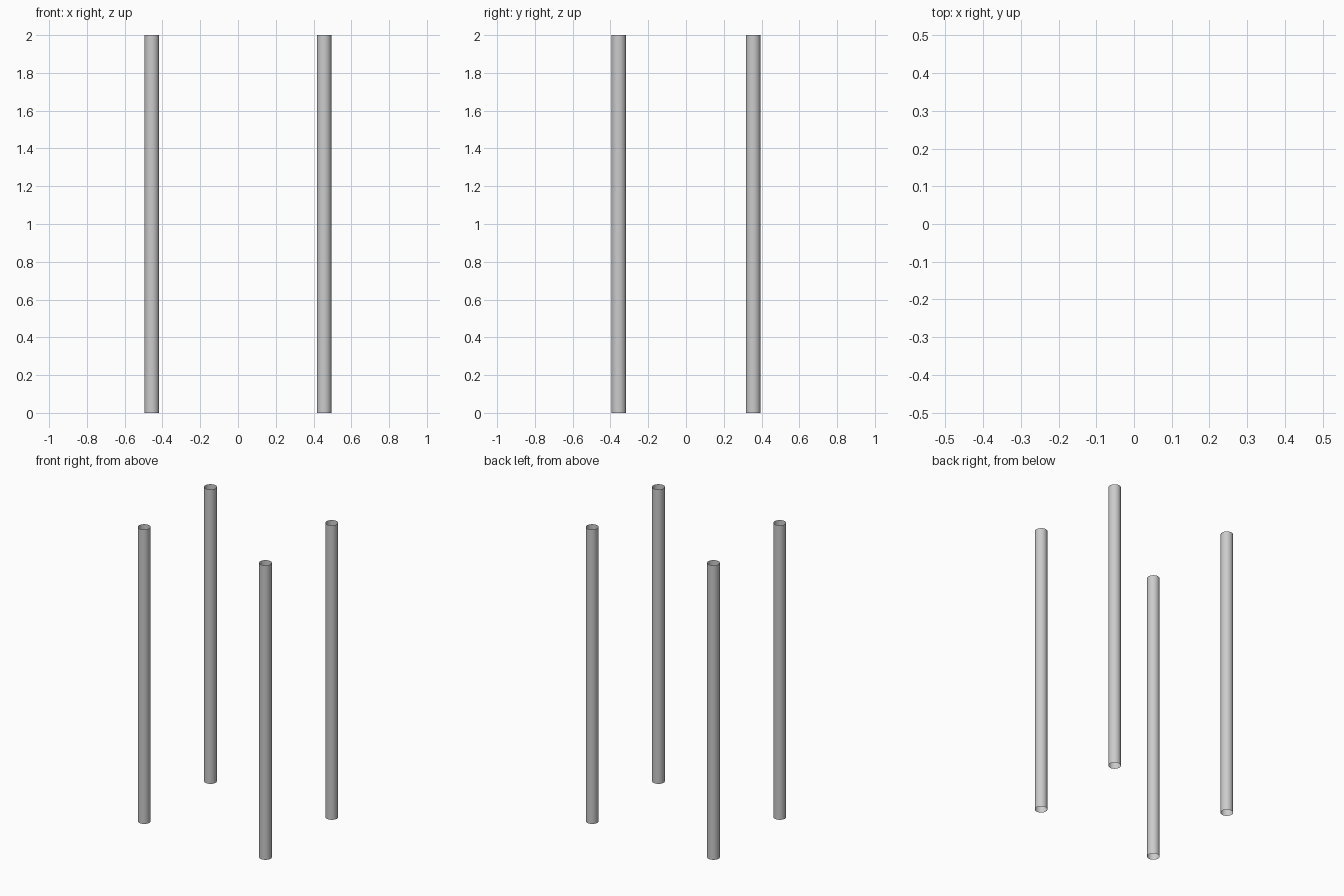
import bpy

if "Cube" in bpy.data.objects:
    bpy.data.objects.remove(bpy.data.objects["Cube"])

RADIUS, HEIGHT = 0.039, 2.0
X, Y = 0.456, 0.356


def tube(name, x, y):
    # Open-ended, single-walled round tube standing on the ground
    bpy.ops.mesh.primitive_cylinder_add(vertices=32, radius=RADIUS, depth=HEIGHT,
                                        end_fill_type='NOTHING',
                                        location=(x, y, HEIGHT / 2))
    ob = bpy.context.object
    ob.name = name
    bpy.ops.object.shade_smooth_by_angle()


# Four corner posts
for depth, sy in (("front", -1), ("back", 1)):
    for side, sx in (("left", -1), ("right", 1)):
        tube(f"{depth}_{side}_post", sx * X, sy * Y)
